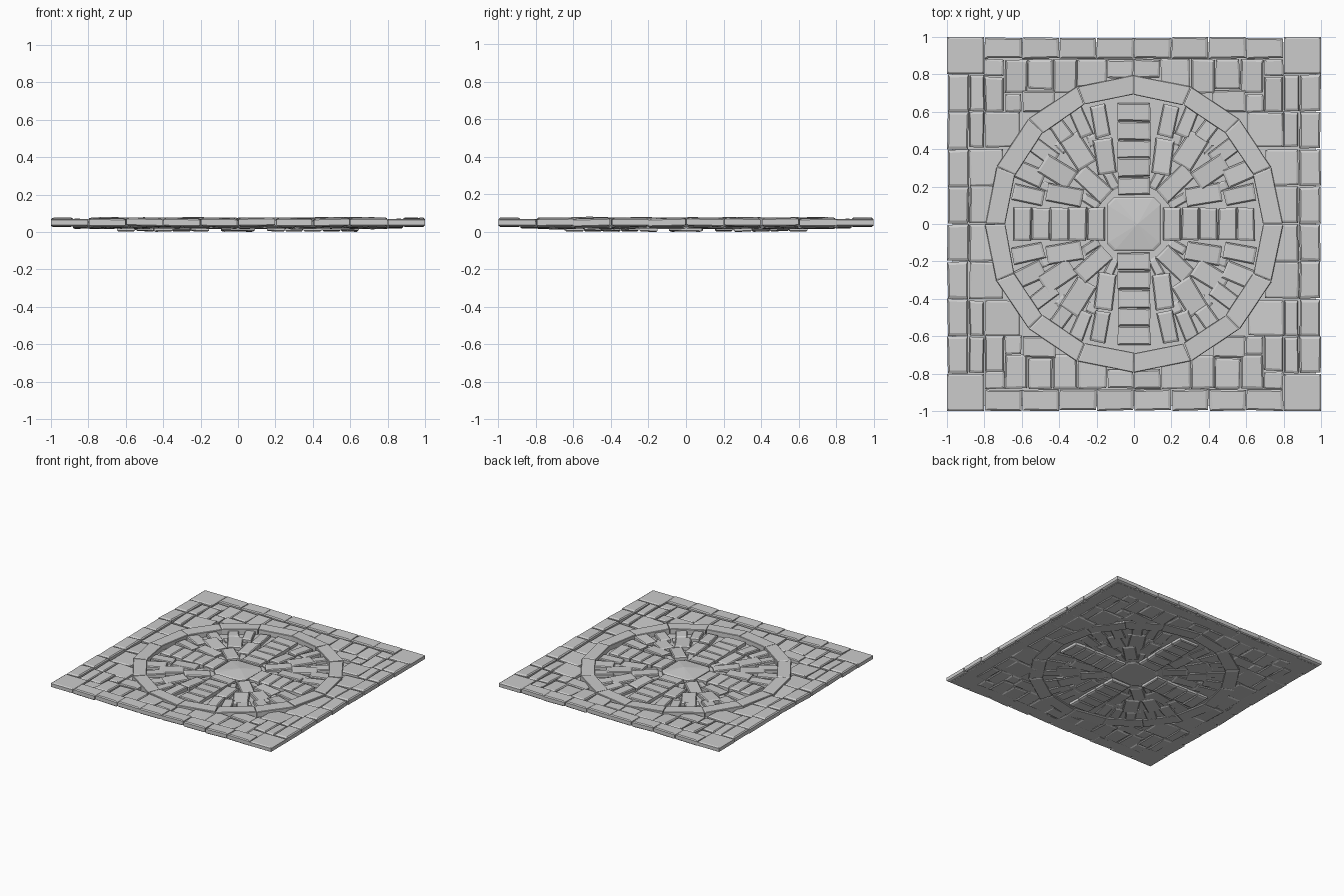
import bpy, bmesh, math, random
from mathutils import Vector, Matrix

if "Cube" in bpy.data.objects:
    bpy.data.objects.remove(bpy.data.objects["Cube"])

random.seed(4)


def stone(bm, poly, z0, z1, c=0.012, tilt=0.02, jit=0.004):
    """Chamfered stone prism on a counter-clockwise outline, slightly tilted."""
    pts = [Vector((x + random.uniform(-jit, jit), y + random.uniform(-jit, jit))) for x, y in poly]
    mid = sum(pts, Vector((0, 0))) / len(pts)
    r = min((p - mid).length for p in pts)
    sx, sy = random.uniform(-tilt, tilt), random.uniform(-tilt, tilt)
    s = 1 - 1.4 * c / r
    rings = []
    for k, z in ((s, z0), (1, z0 + c * 0.6), (1, z1 - c * 0.6), (s, z1)):
        ring = []
        for p in pts:
            q = mid + (p - mid) * k
            d = q - mid
            ring.append(bm.verts.new((max(-1, min(1, q.x)), max(-1, min(1, q.y)),
                                      max(0, z + d.x * sx + d.y * sy))))
        rings.append(ring)
    n = len(pts)
    bm.faces.new(rings[0][::-1])
    for a, b in zip(rings, rings[1:]):
        for i in range(n):
            j = (i + 1) % n
            bm.faces.new((a[i], a[j], b[j], b[i]))
    bm.faces.new(rings[-1])
    return rings[-1]


def rect(x0, x1, y0, y1):
    x0, x1 = sorted((x0, x1))
    y0, y1 = sorted((y0, y1))
    return [(x0, y0), (x1, y0), (x1, y1), (x0, y1)]


def brick(x, y, length, width, deg):
    m = Matrix.Rotation(math.radians(deg), 2)
    return [tuple(m @ Vector(p) + Vector((x, y)))
            for p in rect(-length / 2, length / 2, -width / 2, width / 2)]


def turn(poly, k):
    m = Matrix.Rotation(k * math.pi / 2, 2)
    return [tuple(m @ Vector(p)) for p in poly]


def finish(bm, name):
    bmesh.ops.recalc_face_normals(bm, faces=bm.faces)
    me = bpy.data.meshes.new(name)
    bm.to_mesh(me)
    bm.free()
    ob = bpy.data.objects.new(name, me)
    bpy.context.collection.objects.link(ob)
    return ob


# mortar bed under the stones
bm = bmesh.new()
stone(bm, rect(-0.97, 0.97, -0.97, 0.97), 0.028, 0.036, 0.001, 0, 0)
finish(bm, "mortar_bed")

# outer border: corner slabs and eight edge stones per side
bm = bmesh.new()
for k in range(4):
    stone(bm, turn(rect(0.802, 1, 0.802, 1), k), 0.03, 0.07, 0.01, 0, 0)
    for i in range(8):
        x = -0.8 + 0.2 * i
        stone(bm, turn(rect(x + 0.002, x + 0.198, 0.885, 0.997), k), 0.029, 0.074, 0.012, 0.03)
finish(bm, "border_stones")

# paving filling the corners around the ring, mirrored into four quadrants
fill = [(0.003, 0.14, 0.78, 0.88), (0.145, 0.3, 0.73, 0.88), (0.305, 0.43, 0.7, 0.88),
        (0.435, 0.565, 0.72, 0.88), (0.57, 0.69, 0.7, 0.88), (0.695, 0.797, 0.79, 0.88),
        (0.695, 0.797, 0.6, 0.785), (0.6, 0.69, 0.6, 0.695), (0.42, 0.595, 0.6, 0.715),
        (0.61, 0.797, 0.41, 0.595), (0.802, 0.88, 0.605, 0.797), (0.802, 0.88, 0.41, 0.6),
        (0.7, 0.88, 0.205, 0.4), (0.75, 0.88, 0.003, 0.2)]
bm = bmesh.new()
for sx in (1, -1):
    for sy in (1, -1):
        for x0, x1, y0, y1 in fill:
            top = random.uniform(0.06, 0.068)
            stone(bm, rect(x0 * sx, x1 * sx, y0 * sy, y1 * sy), 0.022, top, 0.01, 0.05)
finish(bm, "corner_paving")

# sixteen-stone ring
bm = bmesh.new()
for i in range(16):
    a0, a1 = (math.radians(22.5 * i + d) for d in (0.1, 22.4))
    poly = [(r * math.cos(a), r * math.sin(a))
            for r, a in ((0.69, a0), (0.795, a0), (0.795, a1), (0.69, a1))]
    stone(bm, poly, 0.018, 0.077, 0.006, 0.03, 0.003)
finish(bm, "ring_stones")

# four straight arms of five stones
bm = bmesh.new()
for k in range(4):
    for i in range(5):
        x = 0.153 + 0.0985 * i
        stone(bm, turn(rect(x + 0.002, x + 0.097, -0.088, 0.088), k), 0.004, 0.067, 0.01, 0.04)
finish(bm, "arm_stones")

# radiating stones between the arms, mirrored
radial = [(0.155, 0.36, 0.19, 0.1, 82), (0.18, 0.55, 0.17, 0.085, 79), (0.3, 0.39, 0.19, 0.12, 58),
          (0.285, 0.545, 0.16, 0.075, 68), (0.395, 0.51, 0.14, 0.085, 55), (0.22, 0.215, 0.2, 0.1, 43),
          (0.41, 0.28, 0.19, 0.11, 32), (0.5, 0.4, 0.2, 0.085, 37), (0.37, 0.155, 0.19, 0.1, 10),
          (0.56, 0.27, 0.16, 0.1, 24), (0.565, 0.155, 0.17, 0.09, 12), (0.22, 0.45, 0.06, 0.06, 70),
          (0.23, 0.12, 0.1, 0.05, 30), (0.12, 0.23, 0.1, 0.05, 62), (0.47, 0.2, 0.06, 0.05, 20),
          (0.38, 0.42, 0.07, 0.06, 45), (0.45, 0.54, 0.1, 0.05, 40)]
bm = bmesh.new()
for sx in (1, -1):
    for sy in (1, -1):
        for x, y, l, w, d in radial:
            deg = d if sx * sy > 0 else -d
            low = 0.022 if l > 0.11 else 0.024
            top = random.uniform(0.06, 0.068) if l > 0.11 else 0.05
            stone(bm, brick(x * sx, y * sy, l, w, deg), low, top, 0.01, 0.06)
finish(bm, "radial_stones")

# centre boss: chamfered square rising to a point
bm = bmesh.new()
h, c = 0.145, 0.105
top = stone(bm, [(h, -c), (h, c), (c, h), (-c, h), (-h, c), (-h, -c), (-c, -h), (c, -h)],
            0.02, 0.062, 0.01, 0, 0)
cap = next(f for f in bm.faces if set(f.verts) == set(top))
apex = bmesh.ops.poke(bm, faces=[cap])["verts"][0]
apex.co = (0.02, 0, 0.078)
finish(bm, "centre_boss")
